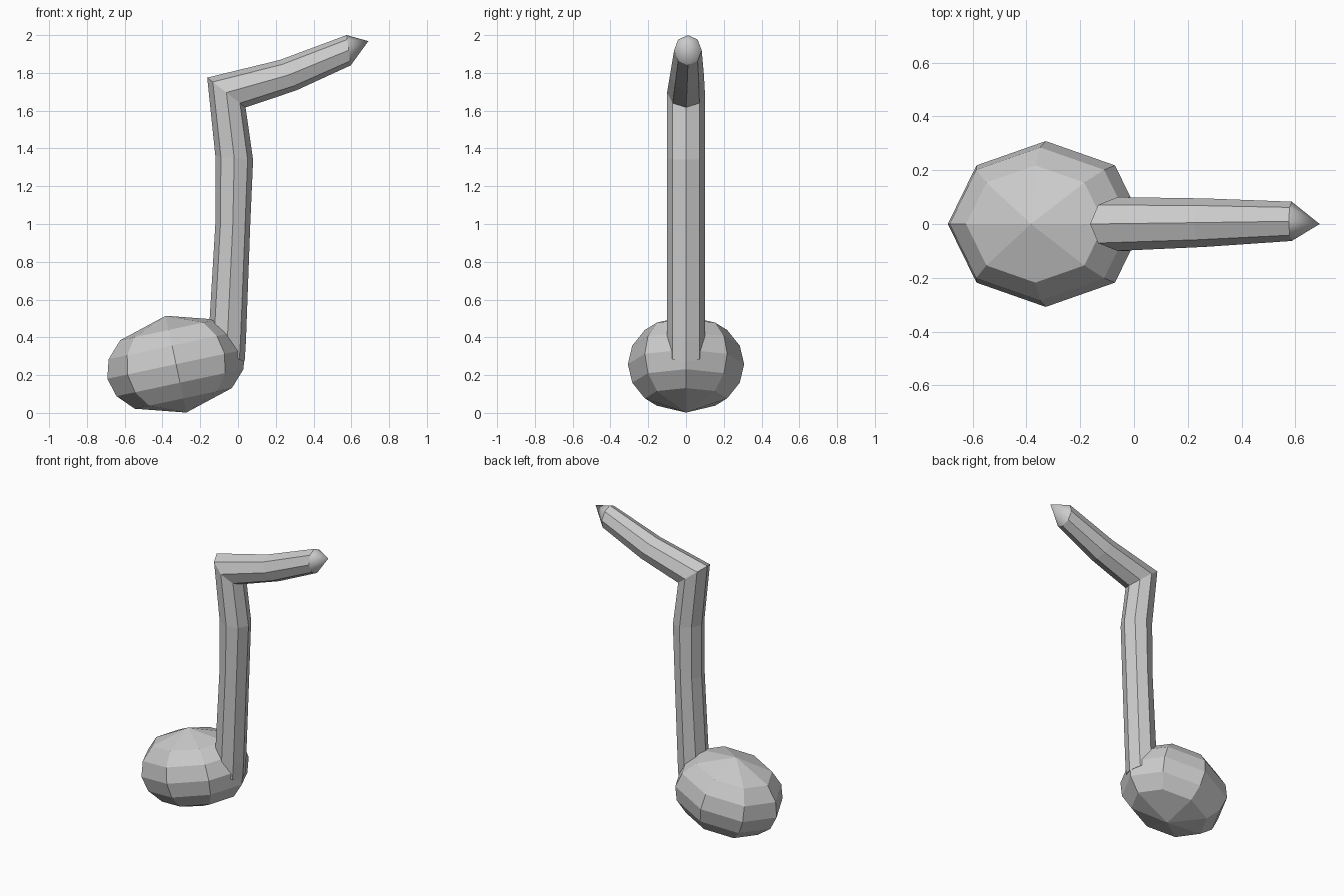
import bpy, bmesh
from math import sin, cos, pi, radians
from mathutils import Vector

if "Cube" in bpy.data.objects:
    bpy.data.objects.remove(bpy.data.objects["Cube"])

SIDES = 8


def build(name, rings, start=None, end=None, smooth_end=False):
    """Skin a list of 8-point rings, closing each end with a point or a flat cap."""
    bm = bmesh.new()
    loops = [[bm.verts.new(p) for p in ring] for ring in rings]
    for a, b in zip(loops, loops[1:]):
        for i in range(SIDES):
            j = (i + 1) % SIDES
            bm.faces.new((a[i], a[j], b[j], b[i]))
    for loop, tip in ((loops[0], start), (loops[-1], end)):
        if tip is None:
            bm.faces.new(loop)
            continue
        v = bm.verts.new(tip)
        for i in range(SIDES):
            f = bm.faces.new((loop[i], loop[(i + 1) % SIDES], v))
            f.smooth = smooth_end and tip is end
    if smooth_end:
        for i in range(SIDES):
            bm.edges.get((loops[-1][i], loops[-1][(i + 1) % SIDES])).smooth = False
    bmesh.ops.recalc_face_normals(bm, faces=bm.faces[:])
    mesh = bpy.data.meshes.new(name)
    bm.to_mesh(mesh)
    bm.free()
    obj = bpy.data.objects.new(name, mesh)
    bpy.context.collection.objects.link(obj)
    return obj


# note head: tilted faceted ellipsoid
centre = Vector((-0.328, 0, 0.258))
tilt = radians(12)
axis = Vector((-sin(tilt), 0, cos(tilt))) * 0.262
wide = Vector((cos(tilt), 0, sin(tilt))) * 0.372
deep = Vector((0, 0.308, 0))
head_rings = []
for lat in (-45, -22.5, 0, 22.5, 45):
    s, c = sin(radians(lat)), cos(radians(lat))
    head_rings.append([centre + axis * s + (wide * cos(t) + deep * sin(t)) * c
                       for t in (2 * pi * i / SIDES for i in range(SIDES))])
build("note_head", head_rings, centre - axis, centre + axis)

# stem and flag: octagonal tube; outer x, z, inner x, z, half depth, y offset
sections = [
    (-0.155, 0.36, 0.035, 0.27, 0.10, 0),
    (-0.15, 0.50, 0.042, 0.38, 0.10, 0),
    (-0.12, 1.00, 0.065, 1.00, 0.10, 0),
    (-0.12, 1.36, 0.08, 1.34, 0.10, 0),
    (-0.163, 1.775, 0.04, 1.617, 0.10, 0),
    (0.22, 1.868, 0.31, 1.708, 0.09, 0.005),
    (0.575, 2.00, 0.597, 1.84, 0.073, 0.01),
]
tube = []
for ox, oz, ix, iz, d, y in sections:
    mid = Vector(((ox + ix) / 2, y, (oz + iz) / 2))
    half = Vector(((ox - ix) / 2, 0, (oz - iz) / 2))
    tube.append([mid + half * cos(t) + Vector((0, d * sin(t), 0))
                 for t in (2 * pi * i / SIDES for i in range(SIDES))])
build("stem_and_flag", tube, None, Vector((0.69, 0, 1.968)), smooth_end=True)
